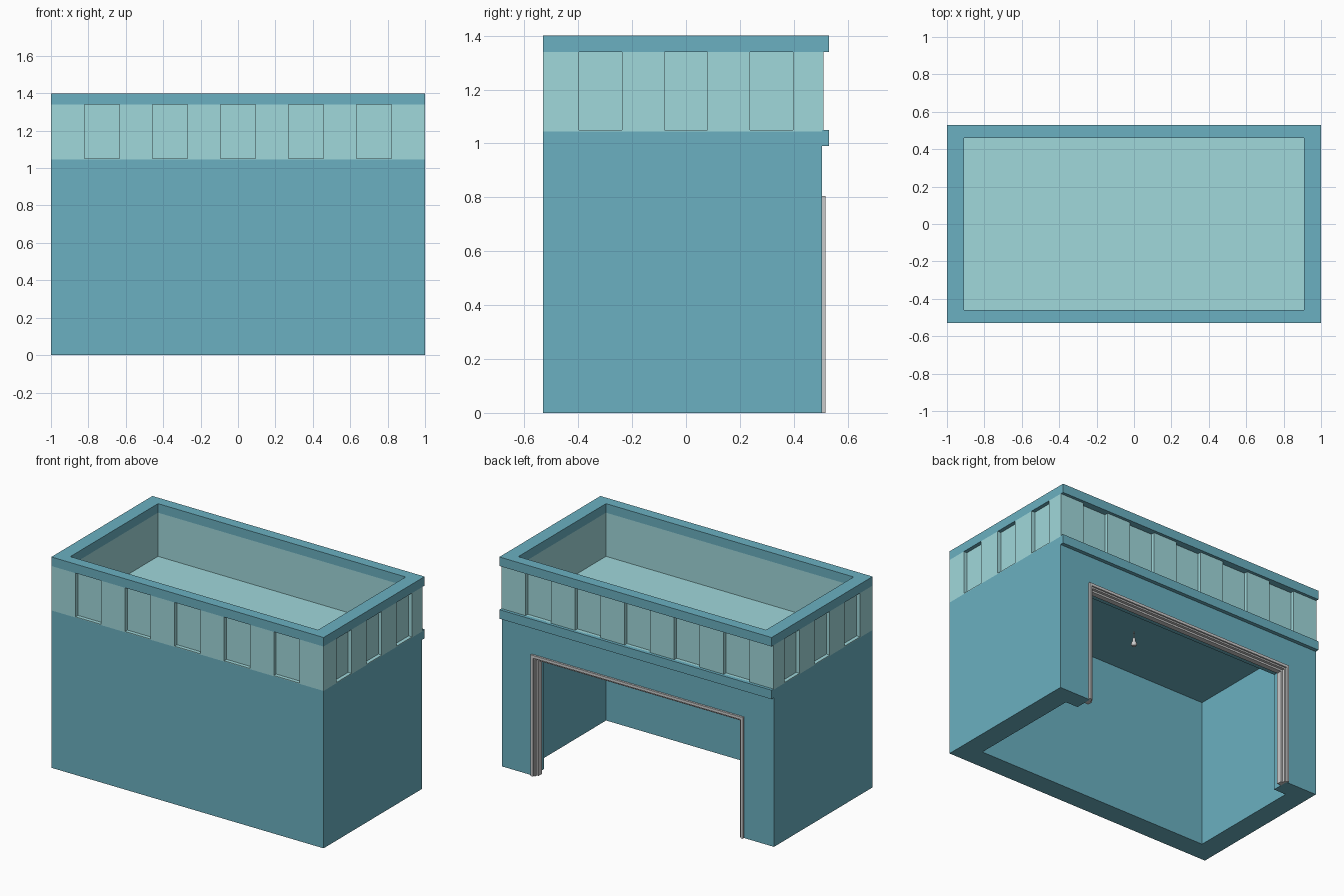
import bpy, bmesh, math
from mathutils import Matrix

if "Cube" in bpy.data.objects:
    bpy.data.objects.remove(bpy.data.objects["Cube"])


def material(name, rgb):
    m = bpy.data.materials.new(name)
    m.diffuse_color = (*rgb, 1)
    m.use_nodes = True
    m.node_tree.nodes["Principled BSDF"].inputs["Base Color"].default_value = m.diffuse_color
    return m


TEAL = material("teal_wall", (0.145, 0.434, 0.533))
PALE = material("pale_teal", (0.352, 0.686, 0.708))


def finish(name, bm, mat=None):
    bmesh.ops.recalc_face_normals(bm, faces=bm.faces)
    me = bpy.data.meshes.new(name)
    bm.to_mesh(me)
    bm.free()
    ob = bpy.data.objects.new(name, me)
    bpy.context.collection.objects.link(ob)
    if mat:
        me.materials.append(mat)
    return ob


def boxes(name, spans, mat=None):
    """Each span is (x0, x1, y0, y1, z0, z1)."""
    bm = bmesh.new()
    for x0, x1, y0, y1, z0, z1 in spans:
        mid = Matrix.Translation(((x0 + x1) / 2, (y0 + y1) / 2, (z0 + z1) / 2))
        size = Matrix.Diagonal((x1 - x0, y1 - y0, z1 - z0, 1))
        bmesh.ops.create_cube(bm, size=1, matrix=mid @ size)
    return finish(name, bm, mat)


def cut(target, spans):
    cutter = boxes("cutter", spans, target.data.materials[0])
    cutter.hide_render = True
    mod = target.modifiers.new("cut", "BOOLEAN")
    mod.operation, mod.solver, mod.object = "DIFFERENCE", "EXACT", cutter
    bpy.context.view_layer.objects.active = target
    bpy.ops.object.modifier_apply(modifier=mod.name)
    bpy.data.objects.remove(cutter)


# Main walls: open underneath, wide doorway in the back
walls = boxes("walls", [(-1, 1, -0.53, 0.505, 0, 1.045)], TEAL)
cut(walls, [(-0.86, 0.86, -0.39, 0.39, -0.1, 0.98)])
cut(walls, [(-0.77, 0.77, 0.3, 0.6, -0.1, 0.795)])

# Ledge across the back
boxes("back_ledge", [(-1, 1, 0.505, 0.53, 0.99, 1.05)], TEAL)

# Parapet with roof floor and recessed panels all round
parapet = boxes("parapet", [(-1, 1, -0.53, 0.51, 1.045, 1.34)], PALE)
cut(parapet, [(-0.91, 0.91, -0.46, 0.46, 1.05, 1.5)])
D = 0.025
recesses = []
for i in range(-2, 3):
    x0, x1 = i * 0.364 - 0.094, i * 0.364 + 0.094
    recesses += [(x0, x1, -0.6, -0.53 + D, 1.05, 1.5),
                 (x0, x1, 0.51 - D, 0.6, 1.05, 1.5)]
for i in range(-1, 2):
    y0, y1 = i * 0.317 - 0.08, i * 0.317 + 0.08
    recesses += [(-1.1, -1 + D, y0, y1, 1.05, 1.5),
                 (1 - D, 1.1, y0, y1, 1.05, 1.5)]
cut(parapet, recesses)

# Cap ring on the parapet
cap = boxes("parapet_cap", [(-1, 1, -0.53, 0.53, 1.34, 1.4)], TEAL)
cut(cap, [(-0.91, 0.91, -0.46, 0.46, 1.2, 1.5)])

# Stepped door frame: (inward offset, y) profile mitred round the doorway
profile = [(0, 0.505), (0, 0.518), (0.018, 0.518), (0.018, 0.508),
           (0.028, 0.508), (0.028, 0.49), (0.04, 0.49), (0.04, 0.455), (0.01, 0.455),
           (0.01, 0.505)]
bm = bmesh.new()
rings = []
for side, top in ((-1, 0), (-1, 1), (1, 1), (1, 0)):
    rings.append([bm.verts.new((side * (0.78 - o), y, top * (0.805 - o)))
                  for o, y in profile])
n = len(profile)
for a, b in zip(rings, rings[1:]):
    for k in range(n):
        bm.faces.new((a[k], a[(k + 1) % n], b[(k + 1) % n], b[k]))
bm.faces.new(rings[0])
bm.faces.new(rings[-1])
finish("door_frame", bm)

# Hanging bulb: lathed cord, socket and globe
outline = [(0.003, 0.98), (0.003, 0.935), (0.009, 0.932), (0.009, 0.915),
           (0.016, 0.903), (0.018, 0.893), (0.013, 0.882), (0.0, 0.878)]
bm = bmesh.new()
pts = [bm.verts.new((r, 0, z)) for r, z in outline]
edges = [bm.edges.new(p) for p in zip(pts, pts[1:])]
bmesh.ops.spin(bm, geom=pts + edges, cent=(0, 0, 0), axis=(0, 0, 1),
               angle=2 * math.pi, steps=16)
bmesh.ops.remove_doubles(bm, verts=bm.verts, dist=0.0001)
bulb = finish("hanging_bulb", bm)
bpy.ops.object.select_all(action="DESELECT")
bulb.select_set(True)
bpy.context.view_layer.objects.active = bulb
bpy.ops.object.shade_smooth_by_angle(angle=math.radians(40))
